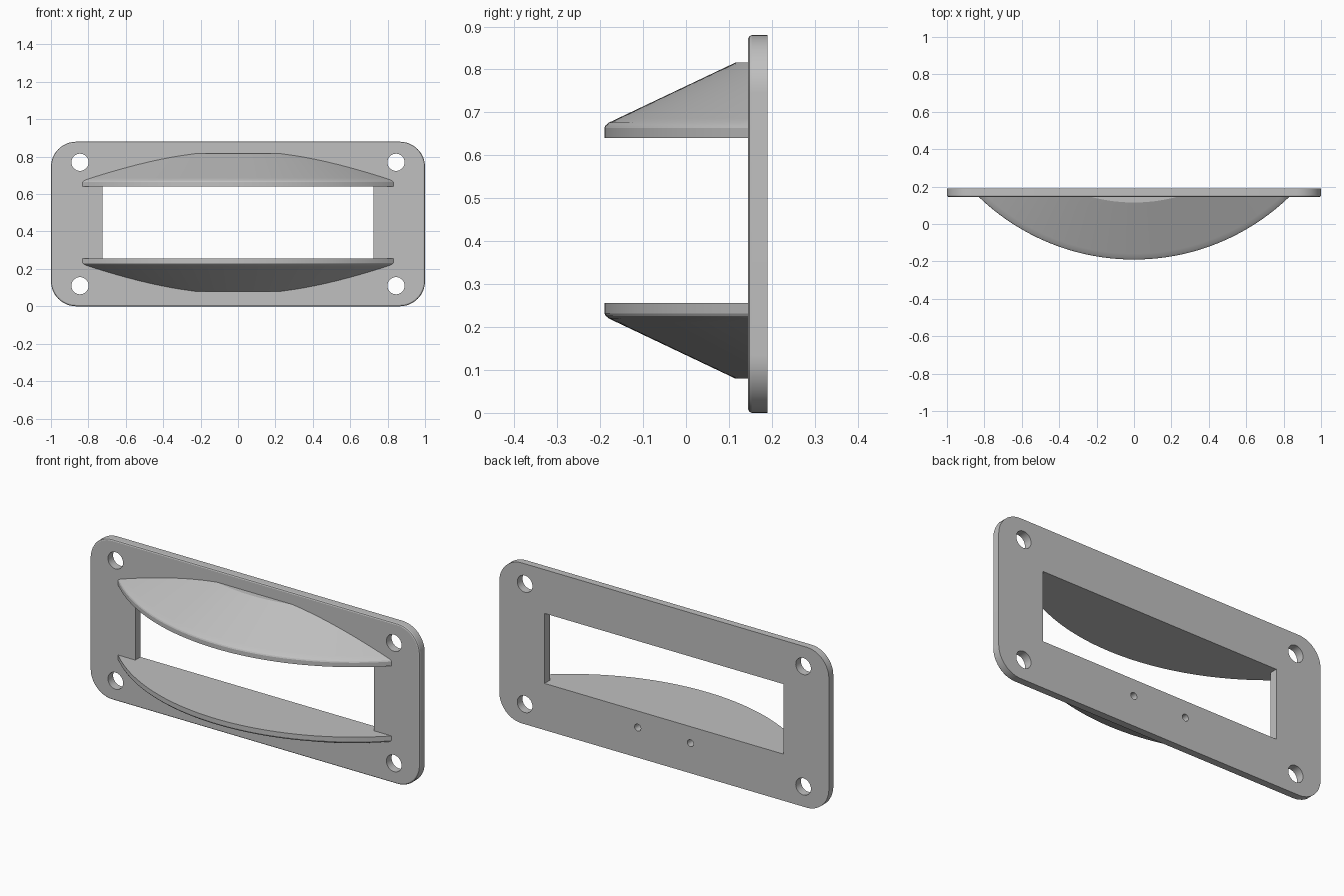
import bpy, bmesh, math
from mathutils import Matrix

if "Cube" in bpy.data.objects:
    bpy.data.objects.remove(bpy.data.objects["Cube"])

FRONT, BACK = 0.145, 0.19      # plate faces along y
HEIGHT = 0.88

grey = bpy.data.materials.new("light grey")
grey.diffuse_color = (0.527, 0.527, 0.527, 1)
grey.use_nodes = True
grey.node_tree.nodes["Principled BSDF"].inputs["Base Color"].default_value = grey.diffuse_color


def finish(name, bm):
    bmesh.ops.recalc_face_normals(bm, faces=bm.faces)
    me = bpy.data.meshes.new(name)
    bm.to_mesh(me)
    bm.free()
    me.materials.append(grey)
    ob = bpy.data.objects.new(name, me)
    bpy.context.collection.objects.link(ob)
    return ob


def loft(name, rings):
    """Skin closed rings of equal length and cap both ends."""
    bm = bmesh.new()
    loops = [[bm.verts.new(p) for p in ring] for ring in rings]
    n = len(loops[0])
    for a, b in zip(loops, loops[1:]):
        for i in range(n):
            j = (i + 1) % n
            bm.faces.new((a[i], a[j], b[j], b[i]))
    bm.faces.new(loops[0])
    bm.faces.new(loops[-1])
    return finish(name, bm)


def rounded_ring(inset, y, radius=0.135, steps=12):
    pts = []
    for k, (sx, sz) in enumerate([(1, 1), (-1, 1), (-1, -1), (1, -1)]):
        cx = sx * (1 - radius)
        cz = HEIGHT / 2 + sz * (HEIGHT / 2 - radius)
        for i in range(steps + 1):
            a = math.pi / 2 * (k + i / steps)
            r = radius - inset
            pts.append((cx + r * math.cos(a), y, cz + r * math.sin(a)))
    return pts


def add_pin(bm, x, z, r, y0, y1, seg):
    m = Matrix.Translation((x, (y0 + y1) / 2, z)) @ Matrix.Rotation(math.pi / 2, 4, 'X')
    bmesh.ops.create_cone(bm, cap_ends=True, segments=seg, radius1=r, radius2=r,
                          depth=y1 - y0, matrix=m)


def cut(ob, cutter):
    mod = ob.modifiers.new("cut", 'BOOLEAN')
    mod.operation, mod.solver, mod.object = 'DIFFERENCE', 'EXACT', cutter
    bpy.context.view_layer.objects.active = ob
    bpy.ops.object.modifier_apply(modifier=mod.name)


# Mounting plate with a softened front edge
plate = loft("mounting_plate", [rounded_ring(0, BACK), rounded_ring(0, 0.153),
                                rounded_ring(0.0025, 0.1475), rounded_ring(0.008, FRONT)])

# Visor: solid arc-shaped hood with a short rim and a conical slope
R = 1.196
CY = -0.19 + R


def arc_ring(d, z, steps=64):
    r = R - d
    half = math.acos((CY - FRONT) / r)
    return [(r * math.sin(t), CY - r * math.cos(t), z)
            for t in (half * (2 * i / steps - 1) for i in range(steps + 1))]


profile = [(0, 0.64), (0, 0.664), (0.003, 0.670), (0.010, 0.676)]
profile += [(0.010 + 0.295 * i / 14, 0.676 + 0.140 * i / 14) for i in range(1, 15)]
upper = loft("upper_visor", [arc_ring(d, z) for d, z in profile])
lower = loft("lower_visor", [arc_ring(d, 0.896 - z) for d, z in profile])

# Window and corner screw holes
bm = bmesh.new()
bmesh.ops.create_cube(bm, size=1, matrix=Matrix.Translation((0, 0.17, 0.448))
                      @ Matrix.Diagonal((1.45, 0.2, 0.384, 1)))
for x in (-0.845, 0.845):
    for z in (0.11, 0.77):
        add_pin(bm, x, z, 0.046, 0.05, 0.3, 32)
openings = finish("opening_cutter", bm)

# Two small blind holes in the back
bm = bmesh.new()
for x in (-0.16, 0.16):
    add_pin(bm, x, 0.165, 0.019, 0.09, 0.25, 20)
pilots = finish("pilot_hole_cutter", bm)

cut(plate, openings)
cut(plate, pilots)
cut(lower, pilots)
for c in (openings, pilots):
    bpy.data.objects.remove(c)

# Smooth curved surfaces, keep crisp edges
for ob in (plate, upper, lower):
    bpy.ops.object.select_all(action='DESELECT')
    ob.select_set(True)
    bpy.context.view_layer.objects.active = ob
    bpy.ops.object.shade_smooth_by_angle(angle=math.radians(20))
